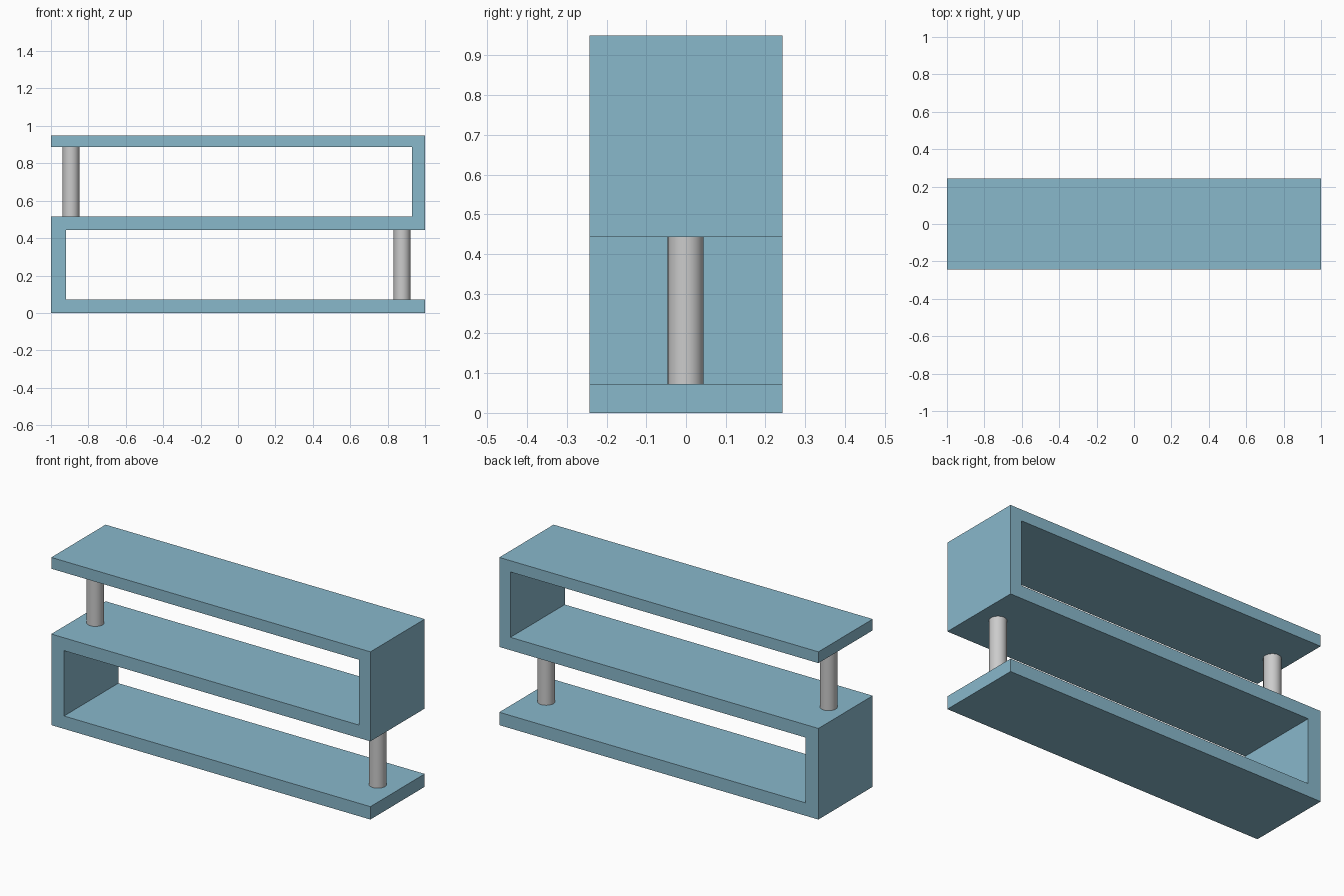
import bpy, bmesh

if "Cube" in bpy.data.objects:
    bpy.data.objects.remove(bpy.data.objects["Cube"])

HALF_DEPTH = 0.243
ROD_RADIUS = 0.045

blue = bpy.data.materials.new("shelf_blue")
blue.diffuse_color = (0.25, 0.48, 0.60, 1)
blue.use_nodes = True
blue.node_tree.nodes["Principled BSDF"].inputs["Base Color"].default_value = blue.diffuse_color

# S-shaped shelf body: one front profile extruded through the depth
profile = [(-1, 0), (1, 0), (1, 0.073), (-0.92, 0.073), (-0.92, 0.443),
           (1, 0.443), (1, 0.95), (-1, 0.95), (-1, 0.886), (0.93, 0.886),
           (0.93, 0.516), (-1, 0.516)]
bm = bmesh.new()
face = bm.faces.new([bm.verts.new((x, -HALF_DEPTH, z)) for x, z in profile])
result = bmesh.ops.extrude_face_region(bm, geom=[face])
back = [v for v in result["geom"] if isinstance(v, bmesh.types.BMVert)]
bmesh.ops.translate(bm, verts=back, vec=(0, 2 * HALF_DEPTH, 0))
bmesh.ops.recalc_face_normals(bm, faces=bm.faces)
mesh = bpy.data.meshes.new("shelf_body")
bm.to_mesh(mesh)
bm.free()
mesh.materials.append(blue)
bpy.context.collection.objects.link(bpy.data.objects.new("shelf_body", mesh))


# Support rods between the open shelf ends
def add_rod(name, x, z0, z1):
    bpy.ops.mesh.primitive_cylinder_add(vertices=32, radius=ROD_RADIUS, depth=z1 - z0,
                                        location=(x, -0.001, (z0 + z1) / 2))
    bpy.context.object.name = name
    bpy.ops.object.shade_smooth_by_angle()


add_rod("upper_left_rod", -0.893, 0.516, 0.886)
add_rod("lower_right_rod", 0.877, 0.073, 0.443)
